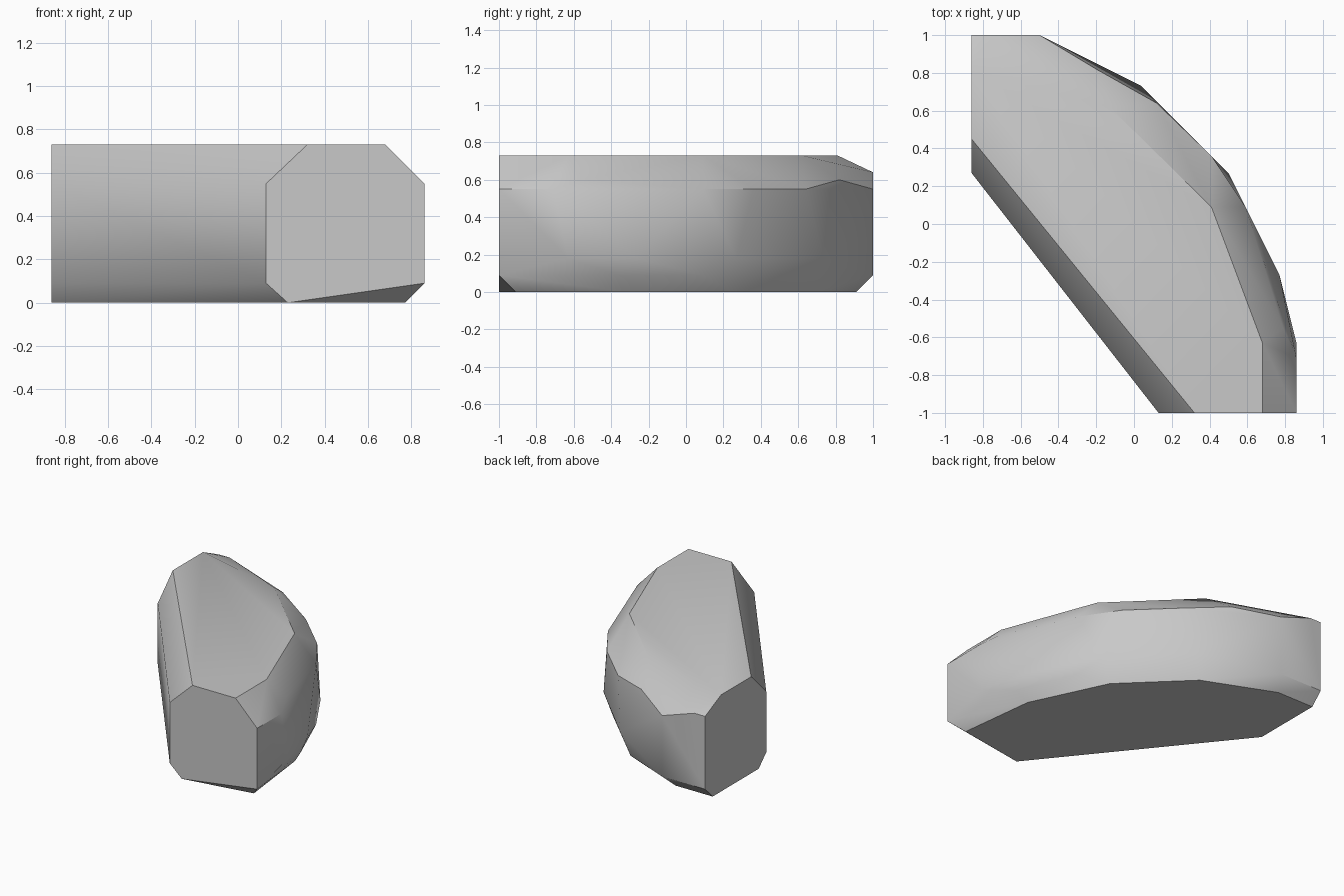
import bpy
import bmesh
import math

default = bpy.data.objects.get("Cube")
if default:
    bpy.data.objects.remove(default, do_unlink=True)

# One plain stone colour
stone = bpy.data.materials.new("grey_stone")
stone.use_nodes = True
colour = (0.58, 0.58, 0.58, 1)
stone.diffuse_color = colour
bsdf = next(n for n in stone.node_tree.nodes if n.type == "BSDF_PRINCIPLED")
bsdf.inputs["Base Color"].default_value = colour
bsdf.inputs["Roughness"].default_value = 0.8

# Outlines at each level: straight inner chord, facetted outer arc
base = [(.23, -1), (.77, -.91), (.70, -.32), (.43, .25), (-.02, .69),
        (-.55, .91), (-.86, .91), (-.86, .36)]
low_edge = [(-.86, .27), (.13, -1), (.86, -1), (.77, -.36), (.59, .09),
            (-.5, 1), (-.86, 1)]
low_corners = [(.86, -.63), (.77, -.27), (.5, .27), (.04, .73)]
shoulder = [(-.86, .27), (.13, -1), (.86, -1), (.86, -.71), (.77, -.45),
            (.59, .09), (.41, .36), (.12, .64), (-.5, 1)]
back_rim = [(-.2, .82), (.79, -.55)]
back_corner = [(-.77, 1), (-.86, 1)]
top = [(-.86, .45), (.32, -1), (.68, -1), (.68, -.63), (.41, .09),
       (-.13, .62), (-.86, .81)]
levels = [(0, base), (.09, low_edge), (.18, low_corners), (.55, shoulder),
          (.6, back_rim), (.64, back_corner), (.73, top)]

# Wrap the levels in one convex shell
bm = bmesh.new()
for z, outline in levels:
    for x, y in outline:
        bm.verts.new((x, y, z))
hull = bmesh.ops.convex_hull(bm, input=bm.verts[:])
spare = {v for v in hull["geom_interior"] + hull["geom_unused"]
         if isinstance(v, bmesh.types.BMVert)}
bmesh.ops.delete(bm, geom=list(spare), context="VERTS")
bmesh.ops.dissolve_limit(bm, angle_limit=math.radians(1),
                         verts=bm.verts[:], edges=bm.edges[:])
bmesh.ops.recalc_face_normals(bm, faces=bm.faces[:])

mesh = bpy.data.meshes.new("curved_stone_block")
bm.to_mesh(mesh)
bm.free()
mesh.materials.append(stone)
block = bpy.data.objects.new("curved_stone_block", mesh)
bpy.context.collection.objects.link(block)

# Soft outer arc, crisp cut faces
bpy.ops.object.select_all(action="DESELECT")
block.select_set(True)
bpy.context.view_layer.objects.active = block
bpy.ops.object.shade_smooth_by_angle(angle=math.radians(35))
